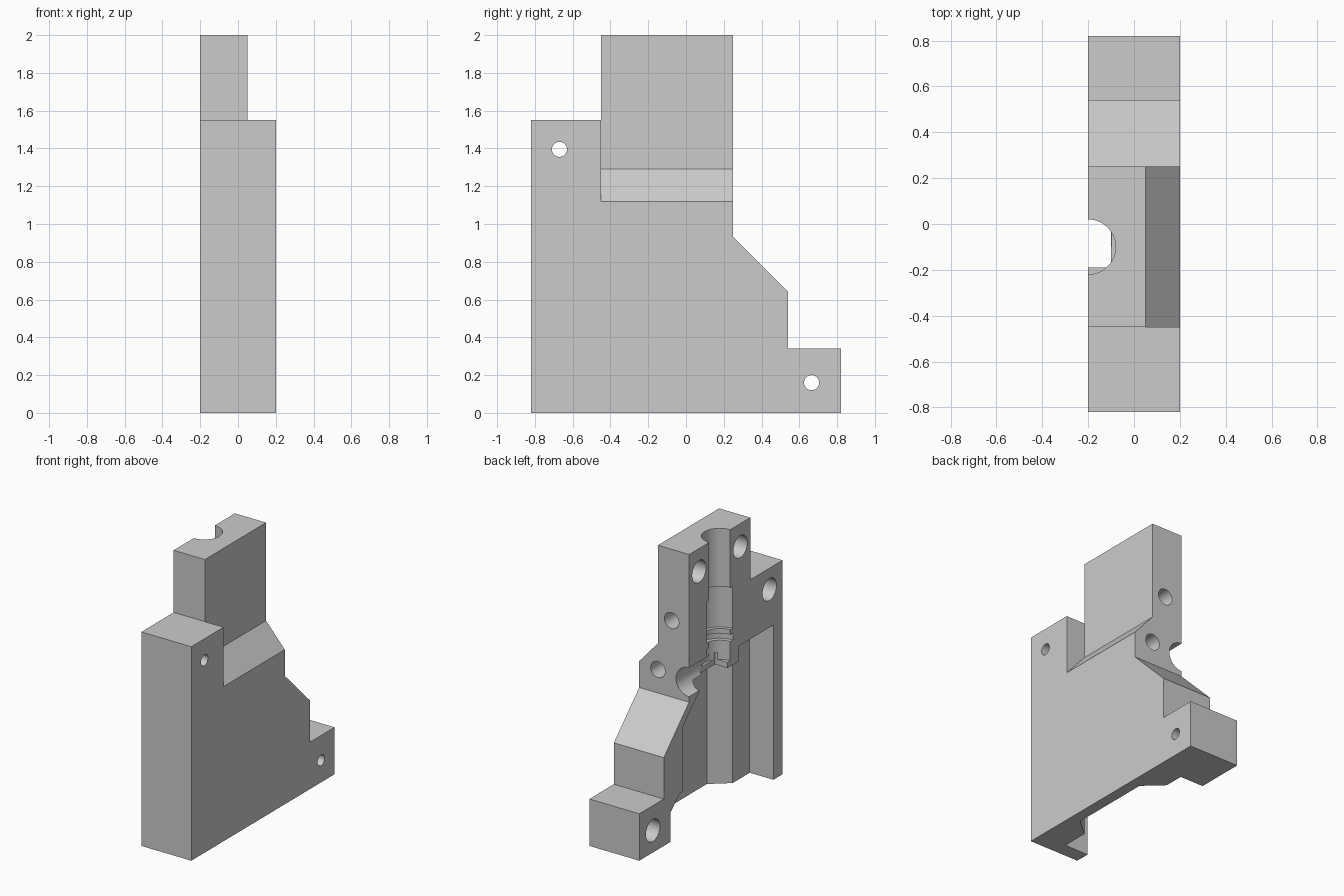
import bpy, bmesh, math
from mathutils import Vector

cube = bpy.data.objects.get("Cube")
if cube:
    bpy.data.objects.remove(cube, do_unlink=True)

grey = bpy.data.materials.new("plain_grey")
grey.use_nodes = True
grey.diffuse_color = (0.6, 0.6, 0.6, 1)
grey.node_tree.nodes["Principled BSDF"].inputs["Base Color"].default_value = (0.6, 0.6, 0.6, 1)


def prism(name, axis, outline, lo, hi, clip=None):
    """Extrude a 2D outline along an axis: x takes (y,z), y takes (x,z), z takes (x,y)."""
    def place(a, b):
        return {"x": (lo, a, b), "y": (a, lo, b), "z": (a, b, lo)}[axis]
    bm = bmesh.new()
    face = bm.faces.new([bm.verts.new(place(a, b)) for a, b in outline])
    step = Vector([hi - lo if c == axis else 0 for c in "xyz"])
    out = bmesh.ops.extrude_face_region(bm, geom=[face])
    bmesh.ops.translate(bm, vec=step, verts=[v for v in out["geom"] if isinstance(v, bmesh.types.BMVert)])
    if clip:
        cut = bmesh.ops.bisect_plane(bm, geom=bm.verts[:] + bm.edges[:] + bm.faces[:],
                                     plane_co=clip[0], plane_no=clip[1], clear_outer=True)
        bmesh.ops.holes_fill(bm, edges=[e for e in bm.edges if e.is_boundary], sides=0)
    bmesh.ops.recalc_face_normals(bm, faces=bm.faces)
    mesh = bpy.data.meshes.new(name)
    bm.to_mesh(mesh)
    bm.free()
    mesh.materials.append(grey)
    ob = bpy.data.objects.new(name, mesh)
    bpy.context.collection.objects.link(ob)
    return ob


def rod(name, axis, a, b, r, lo, hi, n=40):
    ring = [(a + r * math.cos(math.tau * (i + 0.5) / n), b + r * math.sin(math.tau * (i + 0.5) / n))
            for i in range(n)]
    return prism(name, axis, ring, lo, hi)


def block(name, x, y, z):
    return prism(name, "z", [(x[0], y[0]), (x[1], y[0]), (x[1], y[1]), (x[0], y[1])], *z)


# Stepped side profile of the half housing
housing = prism("half_housing", "x", [
    (-0.82, 0), (0.82, 0), (0.82, 0.34), (0.54, 0.34), (0.54, 0.64), (0.25, 0.93),
    (0.25, 2), (-0.45, 2), (-0.45, 1.55), (-0.82, 1.55)], -0.2, 0.2)

cutters = [
    # Thinner neck with a sloped shoulder
    prism("neck_cut", "y", [(0.05, 2.1), (0.05, 1.29), (0.2, 1.12), (0.3, 1.007), (0.3, 2.1)], -0.45, 0.4),
    # Deep channel with slanted sides, its back upper corner cut at an angle
    prism("channel_cut", "z", [(-0.3, -0.52), (-0.01, -0.52), (0.12, -0.41), (0.12, 0.2),
                               (-0.01, 0.32), (-0.3, 0.32)], -0.1, 1.01,
          clip=((0, 0.32, 0.78), (0, 1, 1))),
    # Shallow pockets on both sides of the channel
    block("front_pocket_cut", (-0.31, -0.01), (-0.715, -0.313), (-0.12, 1.12)),
    prism("foot_pocket_cut", "x", [(0.25, -0.11), (0.465, -0.11), (0.465, 0.21),
                                   (0.36, 0.31), (0.25, 0.31)], -0.32, -0.012),
    # Stepped vertical bore, with a flat lip at its lower end
    rod("bore_cut", "z", -0.2, -0.1, 0.12, 1.05, 2.1, 64),
    rod("wide_bore_cut", "z", -0.2, -0.1, 0.145, 1.275, 1.58, 64),
    rod("ring_groove_cut", "z", -0.2, -0.1, 0.15, 1.19, 1.24, 64),
    block("lip_cut", (-0.33, -0.1), (-0.19, -0.01), (0.95, 1.1)),
    # Cross bore out of the back face
    rod("cross_bore_cut", "y", -0.2, 1.075, 0.105, -0.1, 0.35, 48),
    # Blind holes in the back face
    rod("back_upper_hole_cut", "y", -0.06, 1.484, 0.058, 0.05, 0.35),
    rod("back_lower_hole_cut", "y", 0.05, 1.1, 0.058, 0.05, 0.35),
]

# Blind pin holes in the neck, then counterbored bolt holes
for y in (0.135, -0.336):
    cutters.append(rod("pin_hole_cut", "x", y, 1.833, 0.08, -0.3, -0.04))
for y, z in ((-0.67, 1.395), (0.665, 0.16)):
    cutters.append(rod("bolt_hole_cut", "x", y, z, 0.04, -0.3, 0.3))
    cutters.append(rod("counterbore_cut", "x", y, z, 0.08, -0.3, 0.0))

bpy.context.view_layer.objects.active = housing
for cutter in cutters:
    mod = housing.modifiers.new(cutter.name, "BOOLEAN")
    mod.operation = "DIFFERENCE"
    mod.solver = "EXACT"
    mod.object = cutter
    bpy.ops.object.modifier_apply(modifier=mod.name)
    bpy.data.objects.remove(cutter, do_unlink=True)

# Smooth bores, sharp edges
bpy.ops.object.select_all(action="DESELECT")
housing.select_set(True)
bpy.ops.object.shade_smooth_by_angle(angle=math.radians(25))
